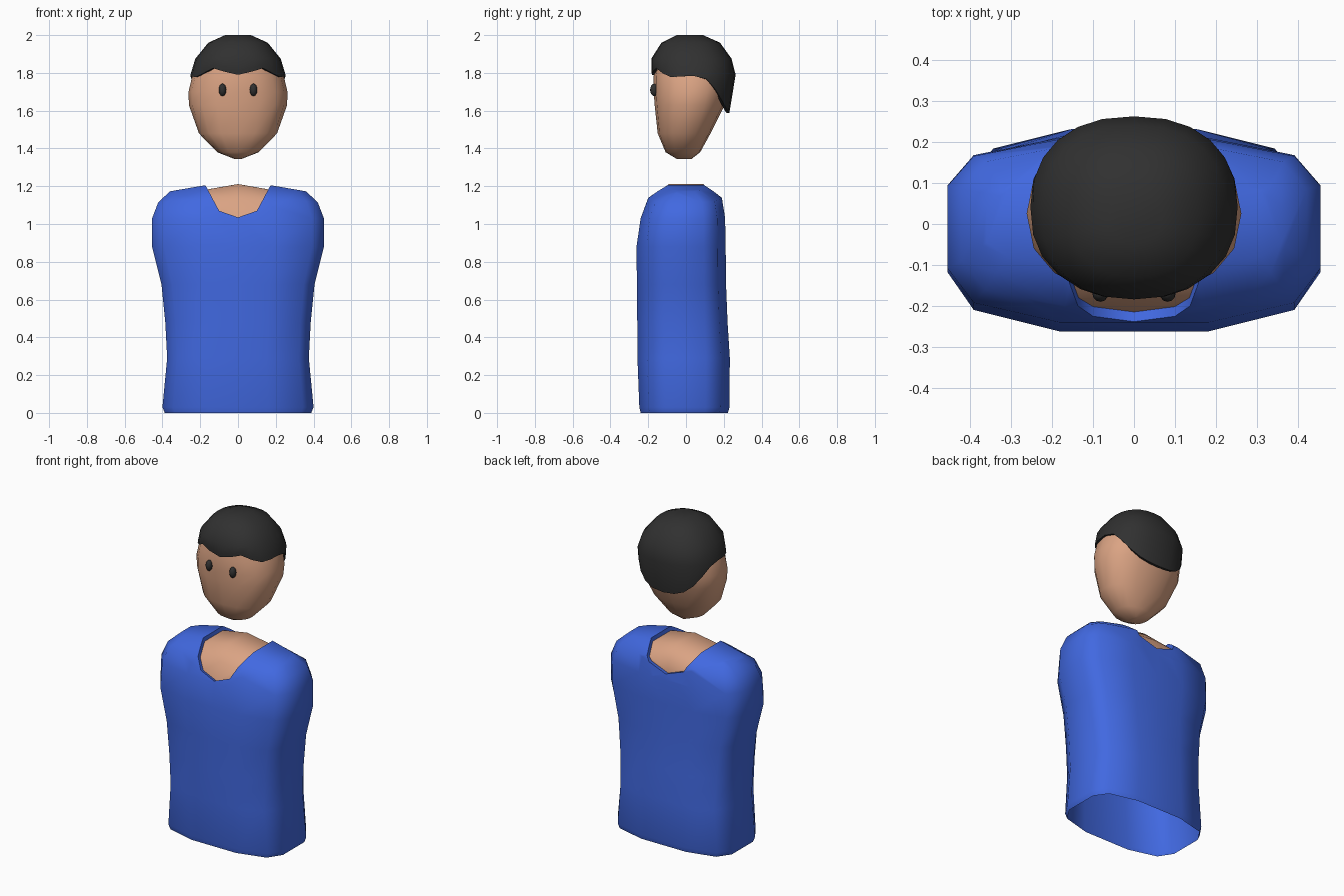
import bpy, bmesh, math
from mathutils import Vector

if "Cube" in bpy.data.objects:
    bpy.data.objects.remove(bpy.data.objects["Cube"])


def material(name, rgb):
    m = bpy.data.materials.new(name)
    m.diffuse_color = (*rgb, 1)
    m.use_nodes = True
    m.node_tree.nodes["Principled BSDF"].inputs["Base Color"].default_value = m.diffuse_color
    return m


SKIN = material("skin", (0.71, 0.37, 0.23))
BLUE = material("blue_cloth", (0.053, 0.14, 0.75))
DARK = material("dark", (0.03, 0.03, 0.03))


def make(name, bm, mat, angle=60):
    me = bpy.data.meshes.new(name)
    bm.to_mesh(me)
    bm.free()
    me.materials.append(mat)
    ob = bpy.data.objects.new(name, me)
    bpy.context.collection.objects.link(ob)
    bpy.ops.object.select_all(action='DESELECT')
    ob.select_set(True)
    bpy.context.view_layer.objects.active = ob
    bpy.ops.object.shade_smooth_by_angle(angle=math.radians(angle))
    return ob


def loft(rings):
    """Skin a list of equal-length closed rings, leaving both ends open."""
    bm = bmesh.new()
    rows = [[bm.verts.new(p) for p in r] for r in rings]
    n = len(rows[0])
    for a, b in zip(rows, rows[1:]):
        for i in range(n):
            j = (i + 1) % n
            bm.faces.new((a[i], a[j], b[j], b[i]))
    return bm, rows


def interp(table, x):
    """Linear lookup of the remaining columns by the first one."""
    if x <= table[0][0]:
        return table[0][1:]
    for a, b in zip(table, table[1:]):
        if x <= b[0]:
            t = (x - a[0]) / (b[0] - a[0])
            return [p + (q - p) * t for p, q in zip(a[1:], b[1:])]
    return table[-1][1:]


def oval(w, yf, yb, a, z, k=1.0):
    """Point on a slightly boxy oval; angle 0 is the front."""
    s, c = math.sin(a), math.cos(a)
    x = math.copysign(abs(s) ** 0.87, s) * w * k
    y = (yf + yb) / 2 - math.copysign(abs(c) ** 0.87, c) * (yb - yf) / 2 * k
    return (x, y, z)


# Shirt: rows of z, half width, front y, back y, rise towards the middle
ROWS = [(0, .388, -.24, .222, 0), (.03, .40, -.247, .23, 0),
        (.29, .375, -.257, .232, 0), (.48, .385, -.258, .22, 0),
        (.68, .405, -.26, .212, 0), (.88, .455, -.262, .21, 0),
        (1.03, .455, -.24, .207, 0), (1.115, .422, -.2, .19, .035),
        (1.173, .36, -.1, .1, .062)]
QUARTER = [(0, 1), (.4, 1), (.86, .8), (1, .45)]
right = [(fx, fy, 0) for fx, fy in QUARTER] + [(fx, fy, 1) for fx, fy in QUARTER[::-1]]
section = right + [(-fx, fy, s) for fx, fy, s in right[-2:0:-1]]
bm, rows = loft([[(fx * w, fy * (yb if s else yf), z + up * (1 - abs(fx)))
                  for fx, fy, s in section] for z, w, yf, yb, up in ROWS])
top = rows[-1]
for i in range(3):
    bm.faces.new((top[i], top[i + 1], top[6 - i], top[7 - i]))
    j = (14 - i) % 14
    bm.faces.new((top[j], top[7 + i], top[8 + i], top[13 - i]))
bmesh.ops.recalc_face_normals(bm, faces=bm.faces)


# Neckline: cut the torso along slanted planes, then sink the opening
def cut(p, q, side):
    no = Vector((q[1] - p[1], 0, p[0] - q[0]))
    faces = []
    for f in bm.faces:
        c = f.calc_center_median()
        if c.z > 1.04 and (side == 0 or c.y * side > .02):
            faces.append(f)
    geom = set(faces)
    for f in faces:
        geom.update(f.edges)
        geom.update(f.verts)
    bmesh.ops.bisect_plane(bm, geom=list(geom), dist=1e-5,
                           plane_co=(p[0], 0, p[1]), plane_no=no)


LOW = {-1: 1.035, 1: 1.065}
for sx in (-1, 1):
    cut((.1 * sx, 1.07), (.175 * sx, 1.21), 0)
    for side, low in LOW.items():
        cut((0, low), (.1 * sx, low + .035), side)


def in_neck(f):
    c = f.calc_center_median()
    x = abs(c.x)
    return (c.z > 1.07 + (x - .1) * .14 / .075
            and c.z > LOW[1 if c.y > 0 else -1] + .35 * x)


bm.normal_update()
region = [f for f in bm.faces if in_neck(f)]
normals = {v.co.to_tuple(4): v.normal.copy() for f in region for v in f.verts}
new = bmesh.ops.extrude_face_region(bm, geom=region)["geom"]
old = [f for f in region if f.is_valid]
if old:
    bmesh.ops.delete(bm, geom=old, context='FACES')
for g in new:
    if isinstance(g, bmesh.types.BMVert):
        g.co -= normals[g.co.to_tuple(4)] * .025
    elif isinstance(g, bmesh.types.BMFace):
        g.material_index = 1

# Split the sunken skin from the shirt
skin = bm.copy()
for b, idx in ((bm, 1), (skin, 0)):
    bmesh.ops.delete(b, geom=[f for f in b.faces if f.material_index == idx],
                     context='FACES')
for f in skin.faces:
    f.material_index = 0
make("shirt", bm, BLUE)
make("neck_skin", skin, SKIN)

# Head
HEAD = [(1.345, .02, -.05, .03), (1.38, .11, -.108, .075), (1.48, .207, -.15, .13),
        (1.63, .26, -.166, .205), (1.70, .262, -.171, .222), (1.78, .243, -.172, .235),
        (1.90, .19, -.15, .2)]
N = 16
bm, rows = loft([[oval(w, yf, yb, math.tau * i / N, z) for i in range(N)]
                 for z, w, yf, yb in HEAD])
for r in (rows[0], rows[-1]):
    bm.faces.new(r)
bmesh.ops.recalc_face_normals(bm, faces=bm.faces)
make("head", bm, SKIN)

# Hair cap with a wavy hairline, lower at the back
HAIR = [(1.58, .24, -.16, .228), (1.78, .254, -.18, .265), (1.87, .23, -.187, .245),
        (1.96, .157, -.13, .18), (2.0, .068, -.048, .09)]
LINE = [(0, 1.79), (30, 1.825), (52, 1.785), (65, 1.773), (85, 1.79), (106, 1.765),
        (123, 1.70), (142, 1.63), (160, 1.597), (180, 1.588)]
N = 24
rings = [[] for _ in range(6)]
for i in range(N):
    a = math.tau * i / N
    d = 360 * i / N
    low = interp(LINE, min(d, 360 - d))[0]
    zs = [low, low, max(1.79, low + .02), 1.875, 1.96, 2.0]
    for k, z in enumerate(zs):
        rings[k].append(oval(*interp(HAIR, z), a, z, .92 if k == 0 else 1))
bm, rows = loft(rings)
bm.faces.new(rows[-1])
bmesh.ops.recalc_face_normals(bm, faces=bm.faces)
make("hair", bm, DARK)

# Eyes
for side, sx in (("left", 1), ("right", -1)):
    bm = bmesh.new()
    bmesh.ops.create_uvsphere(bm, u_segments=12, v_segments=8, radius=1)
    bmesh.ops.scale(bm, vec=(.02, .022, .033), verts=bm.verts)
    bmesh.ops.translate(bm, vec=(.082 * sx, -.168, 1.71), verts=bm.verts)
    make(side + "_eye", bm, DARK)
